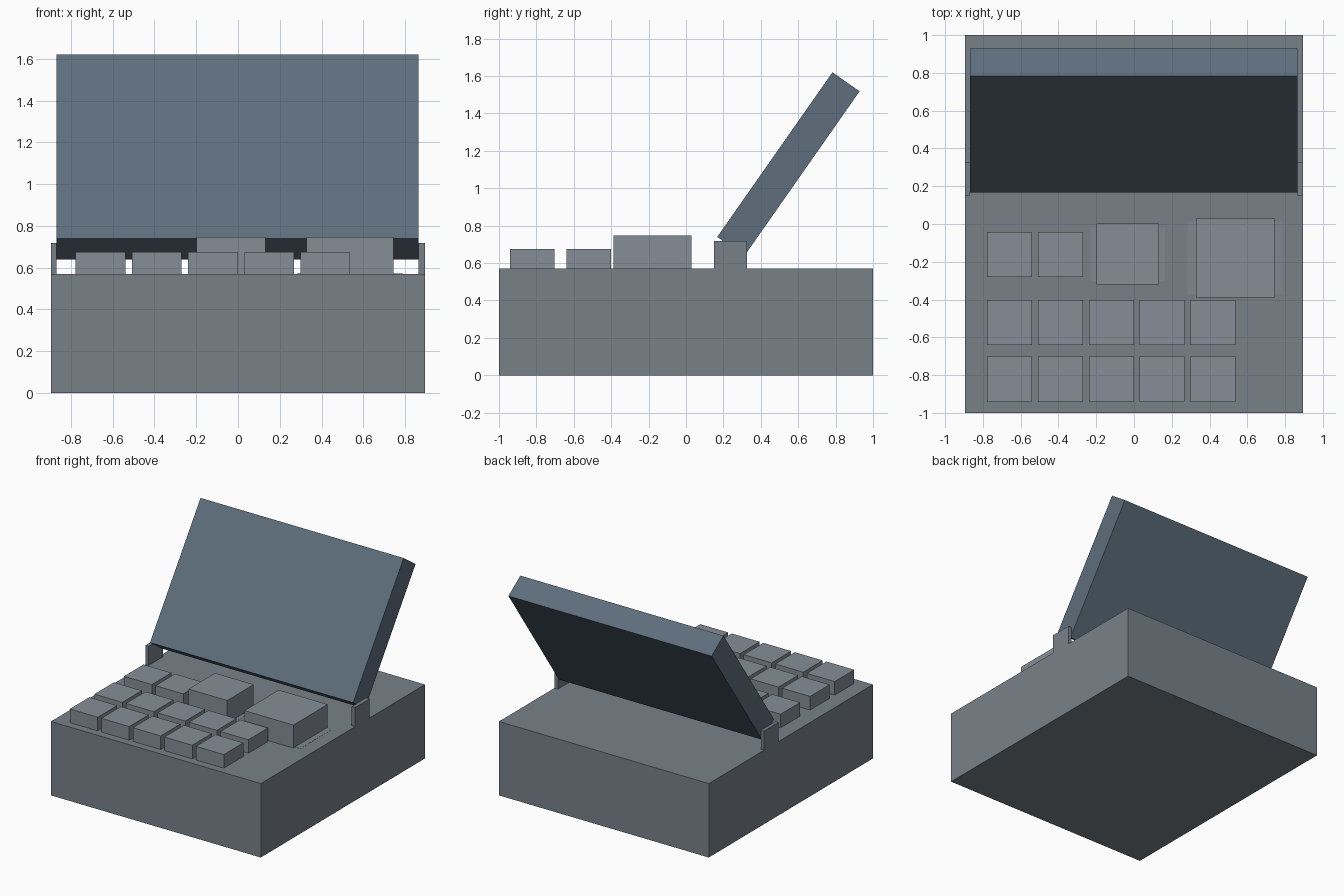
import bpy, bmesh
from mathutils import Vector

if "Cube" in bpy.data.objects:
    bpy.data.objects.remove(bpy.data.objects["Cube"])


def material(name, rgb):
    m = bpy.data.materials.new(name)
    m.diffuse_color = (*rgb, 1)
    m.use_nodes = True
    m.node_tree.nodes["Principled BSDF"].inputs["Base Color"].default_value = m.diffuse_color
    return m


def extrude_x(name, profile, x0, x1, mat):
    """Extrude a (y, z) profile between two x positions."""
    bm = bmesh.new()
    face = bm.faces.new([bm.verts.new((x0, y, z)) for y, z in profile])
    ext = bmesh.ops.extrude_face_region(bm, geom=[face])
    verts = [g for g in ext["geom"] if isinstance(g, bmesh.types.BMVert)]
    bmesh.ops.translate(bm, verts=verts, vec=(x1 - x0, 0, 0))
    bmesh.ops.recalc_face_normals(bm, faces=bm.faces)
    mesh = bpy.data.meshes.new(name)
    bm.to_mesh(mesh)
    bm.free()
    ob = bpy.data.objects.new(name, mesh)
    bpy.context.collection.objects.link(ob)
    mesh.materials.append(mat)
    return ob


def box(name, x0, x1, y0, y1, z0, z1, mat):
    return extrude_x(name, [(y0, z0), (y1, z0), (y1, z1), (y0, z1)], x0, x1, mat)


DECK = 0.57
slate = material("slate_blue", (0.112, 0.157, 0.205))
body_grey = material("body_grey", (0.187, 0.222, 0.25))
key_grey = material("key_grey", (0.235, 0.27, 0.31))
pad_grey = material("pad_grey", (0.21, 0.245, 0.28))

# body
box("base", -0.895, 0.895, -1, 1, 0, DECK, body_grey)

# small keys: two full rows of five and a short row of two
for r, (y, count) in enumerate([(-0.94, 5), (-0.64, 5), (-0.28, 2)]):
    for c in range(count):
        x = -0.777 + c * 0.269
        box(f"key_{r}_{c}", x, x + 0.238, y, y + 0.238, DECK, 0.675, key_grey)

# large keys, each on a very thin pad
for side, x0, x1, y0, y1, mx in [("middle", -0.198, 0.132, -0.32, 0.003, 0.032),
                                 ("right", 0.327, 0.744, -0.388, 0.03, 0.045)]:
    box(f"large_key_{side}", x0, x1, y0, y1, DECK, 0.747, key_grey)
    box(f"key_pad_{side}", x0 - mx, x1 + mx, y0 + 0.018, y1 - 0.018,
        DECK - 0.01, DECK + 0.001, pad_grey)

# hinge brackets
box("hinge_left", -0.895, -0.868, 0.15, 0.327, DECK, 0.717, body_grey)
box("hinge_right", 0.865, 0.895, 0.15, 0.327, DECK, 0.717, body_grey)

# tilted display panel
foot = Vector((0.167, 0.74))
along = Vector((0.616, 0.88))
thick = Vector((along.y, -along.x)).normalized() * 0.177
panel = [foot, foot + along, foot + along + thick, foot + thick]
extrude_x("display_panel", [tuple(p) for p in panel], -0.868, 0.865, slate)
